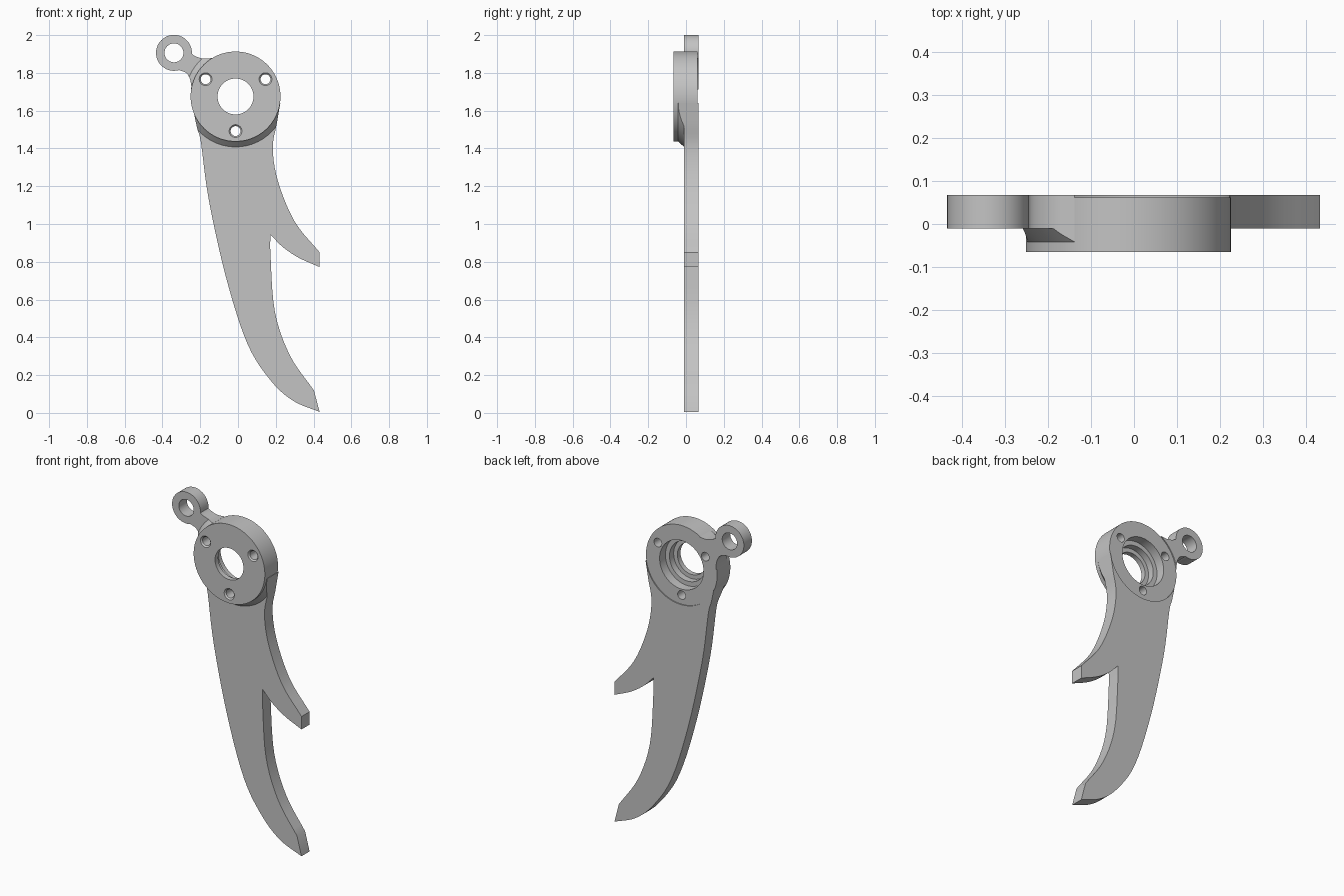
import bpy, bmesh, math
from mathutils import Matrix, Vector

cube = bpy.data.objects.get("Cube")
if cube:
    bpy.data.objects.remove(cube)

grey = bpy.data.materials.new("plain_grey")
grey.use_nodes = True
grey.diffuse_color = (0.55, 0.55, 0.55, 1)
grey.node_tree.nodes["Principled BSDF"].inputs["Base Color"].default_value = (0.55, 0.55, 0.55, 1)

HUB = (-0.013, 1.675)
HUB_R = 0.238
LUG = (-0.339, 1.906)
FRONT, BACK = -0.01, 0.067


def finish(name, bm):
    bmesh.ops.recalc_face_normals(bm, faces=bm.faces)
    mesh = bpy.data.meshes.new(name)
    bm.to_mesh(mesh)
    bm.free()
    mesh.materials.append(grey)
    obj = bpy.data.objects.new(name, mesh)
    bpy.context.collection.objects.link(obj)
    return obj


def prism(name, outline, y0, y1):
    """Extrude an x-z outline along y."""
    bm = bmesh.new()
    face = bm.faces.new([bm.verts.new((x, y0, z)) for x, z in outline])
    ext = bmesh.ops.extrude_face_region(bm, geom=[face])["geom"]
    moved = [v for v in ext if isinstance(v, bmesh.types.BMVert)]
    bmesh.ops.translate(bm, verts=moved, vec=(0, y1 - y0, 0))
    return finish(name, bm)


def lathe(name, centre, profile, steps=96):
    """Revolve a closed (radius, y) profile about a y axis through centre."""
    bm = bmesh.new()
    rings = []
    for i in range(steps):
        a = math.tau * i / steps
        rings.append([bm.verts.new((centre[0] + r * math.cos(a), y, centre[1] + r * math.sin(a)))
                      for r, y in profile])
    n = len(profile)
    for i in range(steps):
        a, b = rings[i], rings[(i + 1) % steps]
        for j in range(n):
            k = (j + 1) % n
            bm.faces.new((a[j], a[k], b[k], b[j]))
    return finish(name, bm)


def cone(name, centre, r0, r1, y0, y1, steps=96):
    bm = bmesh.new()
    turn = Matrix.Translation((centre[0], (y0 + y1) / 2, centre[1])) @ Matrix.Rotation(-math.pi / 2, 4, 'X')
    bmesh.ops.create_cone(bm, cap_ends=True, segments=steps, radius1=r0, radius2=r1,
                          depth=y1 - y0, matrix=turn)
    return finish(name, bm)


def boolean(obj, tool, operation, keep=False):
    mod = obj.modifiers.new(operation.lower(), 'BOOLEAN')
    mod.operation, mod.solver, mod.object = operation, 'EXACT', tool
    bpy.context.view_layer.objects.active = obj
    bpy.ops.object.modifier_apply(modifier=mod.name)
    if not keep:
        bpy.data.objects.remove(tool)


def smooth(points, steps=5):
    """Catmull-Rom curve through the points."""
    p = [Vector(q) for q in points]
    p = [2 * p[0] - p[1]] + p + [2 * p[-1] - p[-2]]
    out = []
    for a, b, c, d in zip(p, p[1:], p[2:], p[3:]):
        for i in range(steps):
            t = i / steps
            out.append(0.5 * (2 * b + (c - a) * t + (2 * a - 5 * b + 4 * c - d) * t * t
                              + (3 * b - a - 3 * c + d) * t ** 3))
    return out + [p[-2]]


# Blade silhouette: outer edge, lower prong, notch, upper prong
outer = smooth([(-.25, 1.67), (-.217, 1.51), (-.196, 1.43), (-.155, 1.13), (-.064, .72),
                (.048, .37), (.17, .175), (.29, .065), (.432, .005)])
lower_prong = smooth([(.402, .119), (.275, .304), (.195, .537), (.172, .84), (.172, .944)])
notch = smooth([(.172, .944), (.235, .88), (.32, .822), (.432, .772)])
upper_prong = smooth([(.432, .85), (.3, 1.013), (.212, 1.225), (.184, 1.4), (.205, 1.53), (.224, 1.64)])
blade_outline = outer + lower_prong + notch[1:] + upper_prong + [Vector((-.013, 1.7))]

# Neck joining the lug to the hub, with concave sides
neck_outline = (smooth([(-.253, 1.92), (-.238, 1.895), (-.19, 1.877), (-.138, 1.878)])
                + [Vector((-.07, 1.8)), Vector((-.15, 1.68)), Vector((-.25, 1.68))]
                + smooth([(-.247, 1.73), (-.255, 1.77), (-.275, 1.8), (-.31, 1.814)])
                + [Vector((-.33, 1.87))])

blade = prism("blade", blade_outline, FRONT, BACK)
neck = prism("lug_neck", neck_outline, FRONT, BACK)
lug = cone("lug", LUG, .095, .095, FRONT, BACK, 64)
boolean(lug, neck, 'UNION')
boolean(lug, cone("lug_bore", LUG, .05, .05, -.1, .1, 64), 'DIFFERENCE')
for part in (blade, lug):
    boolean(part, cone("hub_seat", HUB, HUB_R, HUB_R, -.1, .1), 'DIFFERENCE')

# Sloped collar around the hub, trimmed to the silhouette
for name, outline in (("blade_collar", blade_outline), ("neck_collar", neck_outline)):
    collar = prism(name, outline, -.06, FRONT)
    boolean(collar, cone("slope", HUB, HUB_R - .001, .267, -.043, FRONT), 'INTERSECT')
    boolean(collar, cone("hub_seat", HUB, HUB_R - .002, HUB_R - .002, -.1, .1), 'DIFFERENCE')

# Hub with stepped bore opening to the back
hub = lathe("hub", HUB, [(.095, -.065), (HUB_R, -.065), (HUB_R, .061), (.147, .061),
                         (.147, .005), (.12, .005), (.12, -.035), (.095, -.035)])
for i in range(3):
    a = math.radians(30 + 120 * i)
    spot = (HUB[0] + .183 * math.cos(a), HUB[1] + .183 * math.sin(a))
    boolean(hub, cone("bolt_hole", spot, .026, .026, -.1, .1, 32), 'DIFFERENCE')
    boolean(hub, cone("bolt_chamfer", spot, .042, .026, -.073, -.057, 32), 'DIFFERENCE')

# Smooth the curved sides, keep edges sharp
for obj in bpy.context.collection.objects:
    if obj.type == 'MESH':
        bpy.ops.object.select_all(action='DESELECT')
        obj.select_set(True)
        bpy.context.view_layer.objects.active = obj
        bpy.ops.object.shade_smooth_by_angle(angle=math.radians(25))
